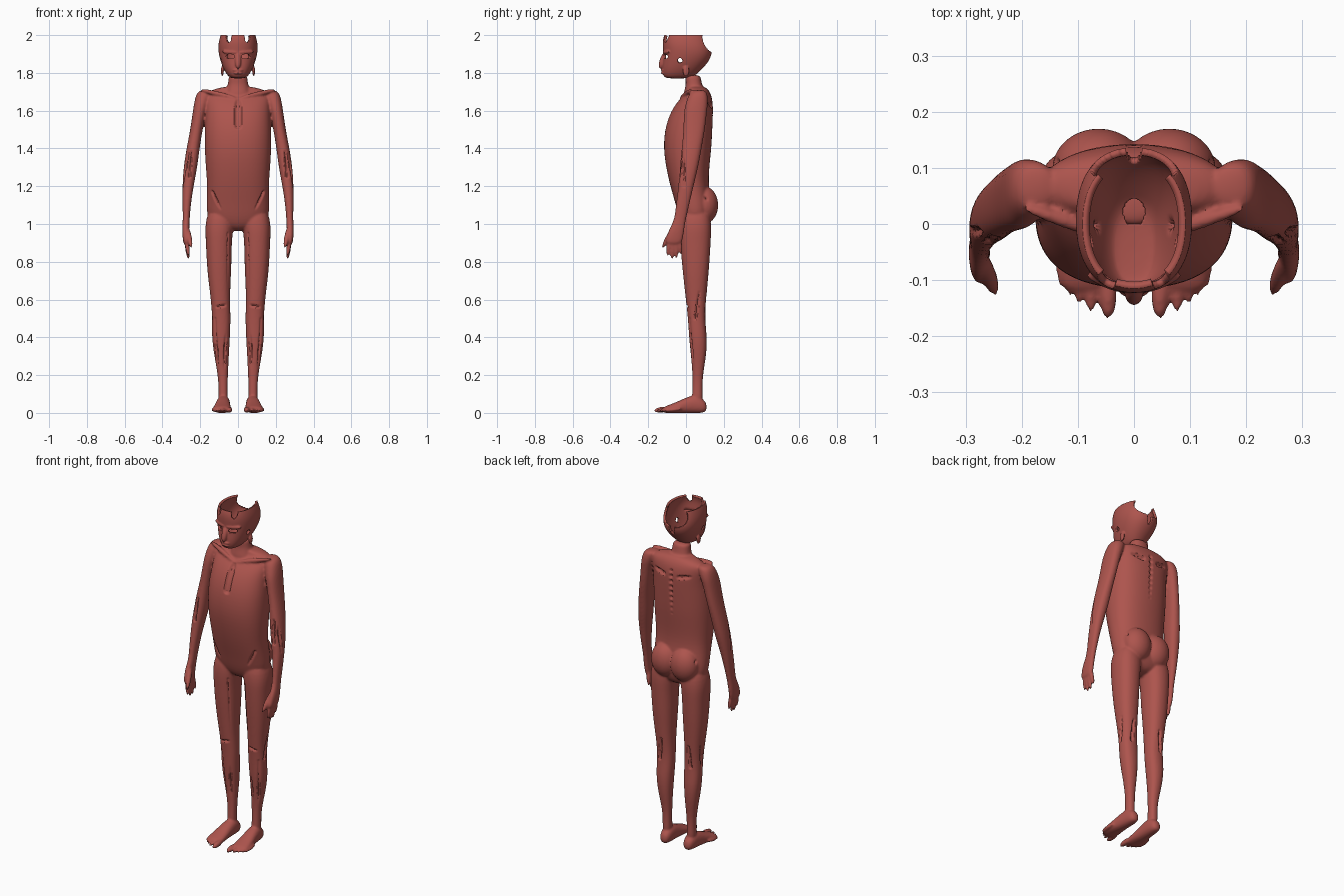
import bpy, bmesh, math
from mathutils import Vector, Matrix

flesh = bpy.data.materials.new("flesh")
flesh.diffuse_color = (0.42, 0.09, 0.075, 1)


def loft(bm, rings, axis='Z', side=1, n=16, e=2.3):
    """rings: (along, x centre, other centre, x radius, other radius)"""
    loops = []
    for a, cx, co, rx, ro in rings:
        loop = []
        for i in range(n):
            t = 2 * math.pi * i / n
            c, s = math.cos(t), math.sin(t)
            x = side * (cx + rx * math.copysign(abs(c) ** (2 / e), c))
            o = co + ro * math.copysign(abs(s) ** (2 / e), s)
            loop.append(bm.verts.new((x, o, a) if axis == 'Z' else (x, a, o)))
        loops.append(loop)
    for p, q in zip(loops, loops[1:]):
        for i in range(n):
            j = (i + 1) % n
            bm.faces.new((p[i], p[j], q[j], q[i]))
    bm.faces.new(loops[0])
    bm.faces.new(loops[-1])


def blob(bm, c, r):
    bmesh.ops.create_uvsphere(bm, u_segments=16, v_segments=10, radius=1,
                              matrix=Matrix.Translation(c) @ Matrix.Diagonal((*r, 1)))


def spindle(bm, p, q, r):
    p, q = Vector(p), Vector(q)
    d = q - p
    m = (Matrix.Translation((p + q) / 2) @ d.to_track_quat('Z', 'Y').to_matrix().to_4x4()
         @ Matrix.Diagonal((r, r, d.length / 2, 1)))
    bmesh.ops.create_uvsphere(bm, u_segments=10, v_segments=8, radius=1, matrix=m)


def extents(rows):
    """rows: (z, half width, front y, back y)"""
    return [(z, 0, (a + b) / 2, rx, (b - a) / 2) for z, rx, a, b in rows]


def fuse(bm, name, voxel, smooth):
    """Melt all overlapping parts into one smooth skin; return object and editable copy."""
    bmesh.ops.recalc_face_normals(bm, faces=bm.faces[:])
    mesh = bpy.data.meshes.new(name)
    bm.to_mesh(mesh)
    bm.free()
    ob = bpy.data.objects.new(name, mesh)
    bpy.context.collection.objects.link(ob)
    ob.modifiers.new("round", 'SUBSURF').levels = 2
    rm = ob.modifiers.new("fuse", 'REMESH')
    rm.mode = 'VOXEL'
    rm.voxel_size = voxel
    ob.modifiers.new("smooth", 'SMOOTH').iterations = smooth
    skin = bpy.data.meshes.new_from_object(ob.evaluated_get(bpy.context.evaluated_depsgraph_get()))
    ob.modifiers.clear()
    out = bmesh.new()
    out.from_mesh(skin)
    out.normal_update()
    return ob, out


def finish(ob, bm):
    bm.to_mesh(ob.data)
    bm.free()
    ob.data.shade_smooth()
    ob.data.set_sharp_from_angle(angle=math.radians(45))
    ob.data.materials.append(flesh)


# torso and neck
body = bmesh.new()
loft(body, extents([
    (.96, .08, 0, .10), (1.02, .165, -.035, .135), (1.1, .171, -.055, .142),
    (1.2, .165, -.085, .12), (1.3, .174, -.108, .125), (1.4, .18, -.122, .137),
    (1.5, .18, -.115, .142), (1.58, .174, -.09, .145), (1.64, .174, -.055, .145),
    (1.685, .175, -.01, .135), (1.71, .15, .02, .12), (1.73, .06, .0, .1)]))
loft(body, extents([
    (1.66, .08, -.02, .11), (1.70, .066, -.012, .1), (1.74, .054, 0, .085),
    (1.77, .051, -.005, .08), (1.79, .048, 0, .075)]))

for s in (1, -1):
    # buttocks and collar bones
    blob(body, (s * .063, .098, 1.1), (.086, .075, .1))
    spindle(body, (s * .01, -.03, 1.665), (s * .2, .03, 1.712), .014)
    # legs
    loft(body, [
        (1.1, .09, .05, .06, .07), (1.0, .098, .05, .079, .087), (.92, .102, .05, .07, .083),
        (.8, .1, .051, .067, .075), (.7, .098, .052, .06, .065), (.6, .093, .053, .051, .055),
        (.5, .088, .055, .05, .045), (.4, .091, .064, .049, .049), (.3, .087, .067, .039, .041),
        (.2, .08, .062, .027, .027), (.12, .079, .06, .023, .027), (.04, .079, .06, .027, .03)],
        side=s)
    # feet and toes
    loft(body, [
        (.11, .076, .03, .018, .02), (.09, .076, .037, .031, .038), (.05, .077, .048, .036, .05),
        (0, .08, .04, .039, .042), (-.05, .083, .028, .046, .03), (-.1, .084, .019, .05, .02),
        (-.122, .084, .015, .042, .015)], axis='Y', side=s)
    for x, y, r in ((.046, -.17, .017), (.077, -.159, .012), (.097, -.145, .0115),
                    (.114, -.13, .011), (.129, -.114, .011)):
        spindle(body, (s * x, y + .09, .022), (s * x, y, .012), r)
    # arms and palms
    loft(body, [
        (1.71, .17, .07, .03, .03), (1.69, .18, .065, .042, .05), (1.64, .194, .058, .039, .06),
        (1.6, .203, .05, .036, .062), (1.5, .22, .044, .033, .058), (1.4, .238, .03, .035, .053),
        (1.3, .252, .016, .037, .05), (1.2, .265, 0, .03, .04), (1.1, .272, -.018, .022, .036),
        (1.02, .274, -.032, .018, .03), (.97, .277, -.05, .019, .042),
        (.92, .276, -.062, .017, .046), (.89, .274, -.066, .014, .042)], side=s)
    # fingers and thumb
    for y, tip in ((-.098, .828), (-.074, .81), (-.05, .813), (-.026, .836)):
        spindle(body, (s * .278, y * .5 - .03, .97), (s * .262, y, tip), .0135)
    spindle(body, (s * .275, -.05, 1.0), (s * .246, -.126, .873), .016)

body_ob, skin = fuse(body, "body", .006, 4)

# grooves pressed into the skin: breastbone slot, spine pits, slits along the muscles
GROOVES = [((0, -.11, 1.52), (0, -.05, 1.66), .02)]
GROOVES += [((0, .143, z), (0, .143, z + .004), .012)
            for z in [1.3 + .032 * i for i in range(12)]]
for p, q, r in [
        ((.05, .138, 1.625), (.15, .128, 1.645), .014), ((.07, .025, .13), (.068, .03, .5), .009),
        ((.108, .034, .2), (.118, .024, .5), .009), ((.06, -.052, 1.0), (.135, -.035, 1.17), .01),
        ((.286, -.01, 1.2), (.276, -.02, 1.42), .01), ((.26, -.035, 1.25), (.25, -.026, 1.38), .01),
        ((.05, .005, .62), (.05, -.02, .95), .009), ((.137, .05, .5), (.14, .07, .64), .009),
        ((.1, .1, .5), (.09, .106, .62), .01), ((.12, .12, 1.1), (.16, .09, 1.18), .01),
        ((.06, .003, .57), (.12, .003, .56), .009)]:
    GROOVES += [((s * p[0], *p[1:]), (s * q[0], *q[1:]), r) for s in (1, -1)]
verts = [(v, v.co.copy(), v.normal.copy()) for v in skin.verts]
for p, q, r in GROOVES:
    p, q = Vector(p), Vector(q)
    d = q - p
    lo, hi = min(p.z, q.z) - r, max(p.z, q.z) + r
    for v, co, no in verts:
        if lo < co.z < hi:
            t = max(0, min(1, (co - p).dot(d) / d.length_squared))
            dist = (co - p - d * t).length
            if dist < r:
                v.co -= no * min(.012, 1.4 * (r - dist))
finish(body_ob, skin)

# head with nose, lips, brow and ears
head = bmesh.new()
loft(head, extents([
    (1.77, .035, -.105, .01), (1.782, .052, -.12, .045), (1.80, .066, -.126, .065),
    (1.83, .082, -.128, .097), (1.87, .097, -.124, .13), (1.91, .106, -.122, .143),
    (1.95, .107, -.127, .136), (1.99, .098, -.124, .122), (2.04, .08, -.1, .1)]))
spindle(head, (0, -.108, 1.91), (0, -.138, 1.822), .018)
blob(head, (0, -.12, 1.814), (.028, .013, .007))
blob(head, (0, -.12, 1.799), (.025, .013, .007))
for s in (1, -1):
    spindle(head, (s * .005, -.121, 1.908), (s * .085, -.09, 1.912), .011)
    blob(head, (s * .083, 0, 1.81), (.008, .018, .028))
head_ob, skin = fuse(head, "head", .004, 3)

# open skull: dipped back, notched crown, eye, ear and neck holes
HOLES = [((0, .172, 1.99), (.3, .085, .085)), ((0, .14, 1.91), (.012, .05, .05)),
         ((0, .03, 1.77), (.02, .028, .03))]
for s in (1, -1):
    HOLES += [((s * .043, -.11, 1.887), (.021, .045, .009)),
              ((s * .1, -.032, 1.865), (.03, .011, .011)),
              ((s * .05, -.11, 2.0), (.013, .06, .035))]


def is_open(c):
    return any(sum(((a - b) / r) ** 2 for a, b, r in zip(c, o, rad)) < 1 for o, rad in HOLES)


bmesh.ops.bisect_plane(skin, geom=skin.verts[:] + skin.edges[:] + skin.faces[:],
                       plane_co=(0, 0, 2), plane_no=(0, 0, 1), clear_outer=True)
bmesh.ops.delete(skin, geom=[v for v in skin.verts if is_open(v.co)], context='VERTS')
for _ in range(3):
    rim = [v for v in skin.verts if v.is_boundary and v.co.z < 1.998]
    bmesh.ops.smooth_vert(skin, verts=rim, factor=.4, use_axis_x=True, use_axis_y=True, use_axis_z=True)
finish(head_ob, skin)
shell = head_ob.modifiers.new("skull_thickness", 'SOLIDIFY')
shell.thickness = .013
shell.offset = -1
